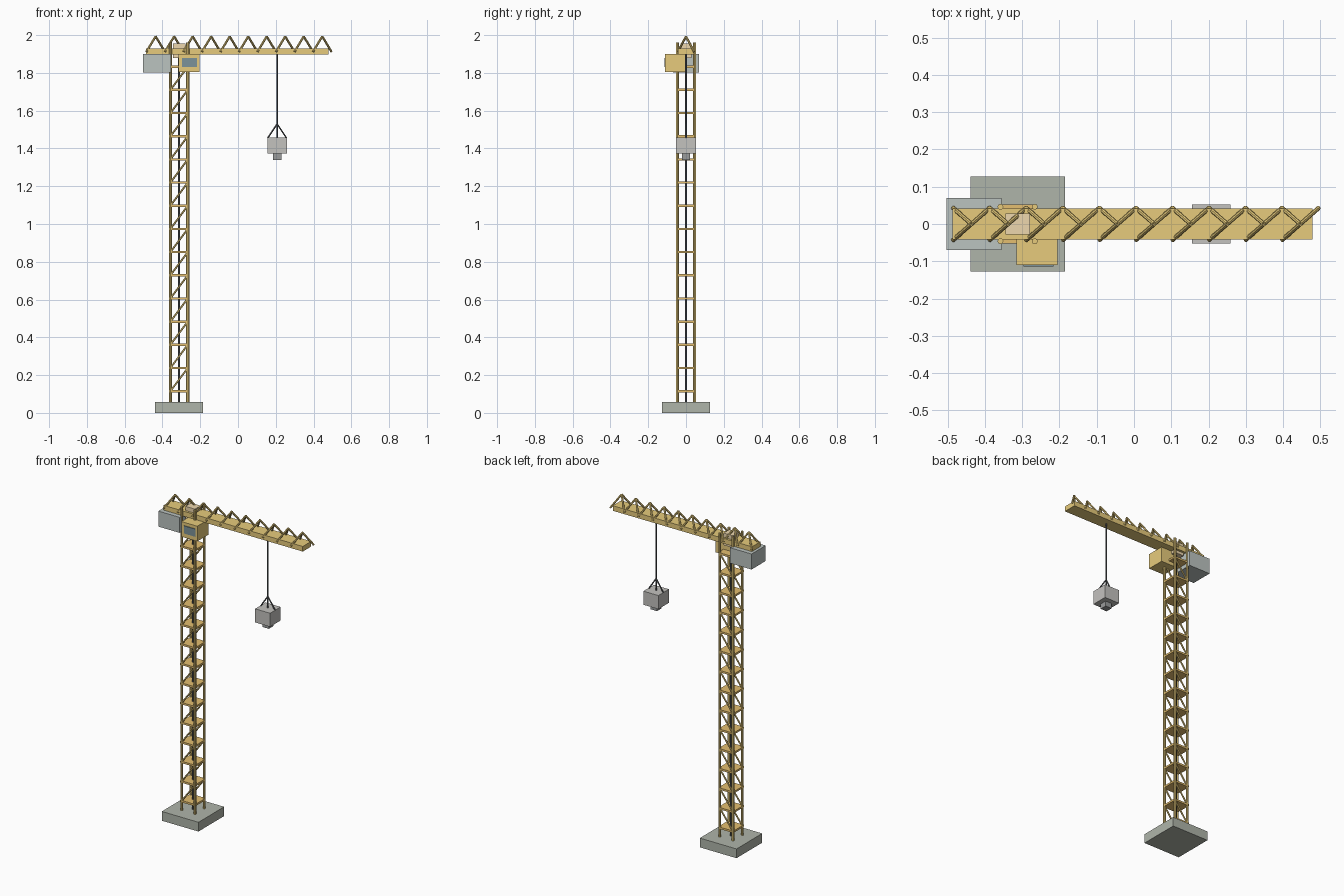
import bpy, bmesh
from mathutils import Vector, Matrix

if "Cube" in bpy.data.objects:
    bpy.data.objects.remove(bpy.data.objects["Cube"])


def material(name, rgb):
    m = bpy.data.materials.new(name)
    m.diffuse_color = (*rgb, 1)
    m.use_nodes = True
    m.node_tree.nodes["Principled BSDF"].inputs["Base Color"].default_value = m.diffuse_color
    return m


YELLOW = material("yellow_paint", (0.80, 0.60, 0.20))
ORANGE = material("orange_deck", (0.78, 0.52, 0.16))
TAN = material("tan_housing", (0.85, 0.68, 0.42))
CONCRETE = material("concrete", (0.43, 0.46, 0.40))
BALLAST = material("ballast_grey", (0.50, 0.55, 0.53))
LOAD = material("load_grey", (0.55, 0.54, 0.52))
DARK = material("dark_steel", (0.12, 0.13, 0.14))
STEEL = material("mid_steel", (0.32, 0.33, 0.33))
GLASS = material("glass", (0.20, 0.29, 0.32))


def finish(name, bm, mat):
    me = bpy.data.meshes.new(name)
    bm.to_mesh(me)
    bm.free()
    me.materials.append(mat)
    ob = bpy.data.objects.new(name, me)
    bpy.context.collection.objects.link(ob)
    return ob


def add_box(bm, lo, hi):
    lo, hi = Vector(lo), Vector(hi)
    bmesh.ops.create_cube(bm, size=1, matrix=Matrix.Translation((lo + hi) / 2)
                          @ Matrix.Diagonal((*(hi - lo), 1)))


def box(name, lo, hi, mat):
    bm = bmesh.new()
    add_box(bm, lo, hi)
    return finish(name, bm, mat)


def tubes(name, segments, r, mat, sides=8):
    bm = bmesh.new()
    for a, b in segments:
        a, b = Vector(a), Vector(b)
        d = b - a
        rot = d.to_track_quat('Z', 'Y').to_matrix().to_4x4()
        bmesh.ops.create_cone(bm, cap_ends=True, segments=sides, radius1=r, radius2=r,
                              depth=d.length, matrix=Matrix.Translation((a + b) / 2) @ rot)
    return finish(name, bm, mat)


CX, H = -0.312, 0.046       # mast centre and half width
BAY, Z0 = 0.1227, 0.115     # mast bay height and first deck level

# Foundation
box("base_slab", (CX - 0.127, -0.127, 0), (CX + 0.127, 0.127, 0.058), CONCRETE)

# Mast: four legs, centre pole, decks and diagonal bracing
tubes("mast_legs", [((CX + sx * H, sy * H, 0.05), (CX + sx * H, sy * H, 1.96))
                    for sx in (-1, 1) for sy in (-1, 1)], 0.008, YELLOW)
tubes("mast_centre_pole", [((CX, 0, 0.05), (CX, 0, 1.9))], 0.006, DARK)
bm = bmesh.new()
for i in range(15):
    z = Z0 + i * BAY
    add_box(bm, (CX - 0.052, -0.052, z - 0.006), (CX + 0.052, 0.052, z + 0.006))
finish("mast_decks", bm, ORANGE)
tubes("mast_diagonals", [((CX - H, y, Z0 + i * BAY), (CX + H, y, Z0 + (i + 1) * BAY))
                         for i in range(14) for y in (-H, H)], 0.005, YELLOW, 6)

# Slewing head, cabin and counterweight
box("slewing_head", (CX - 0.033, -0.028, 1.88), (CX + 0.033, 0.028, 1.956), TAN)
box("cabin", (-0.315, -0.11, 1.805), (-0.205, 0.0, 1.9), YELLOW)
box("cabin_window", (-0.296, -0.114, 1.832), (-0.216, -0.105, 1.88), GLASS)
box("counterweight", (-0.503, -0.07, 1.803), (-0.355, 0.07, 1.9), BALLAST)

# Jib with three struts meeting at each peak
box("jib_beam", (-0.486, -0.042, 1.898), (0.478, 0.042, 1.93), YELLOW)
struts = []
for i in range(10):
    x = -0.485 + i * 0.098
    peak = (x + 0.049, 0, 1.993)
    struts += [((x, -0.043, 1.912), peak), ((x, 0.043, 1.912), peak),
               (peak, (x + 0.098, 0.043, 1.912))]
tubes("jib_lacing", struts, 0.006, YELLOW)

# Hoist cable, slings and hanging load
LX = 0.207
tubes("hoist_cable", [((LX, 0, 1.45), (LX, 0, 1.9))], 0.004, DARK)
tubes("load_slings", [((LX, 0, 1.53), (LX + s * 0.05, 0, 1.455)) for s in (-1, 1)],
      0.004, DARK)
box("load_crate", (LX - 0.052, -0.052, 1.372), (LX + 0.052, 0.052, 1.457), LOAD)
box("load_foot", (LX - 0.022, -0.022, 1.34), (LX + 0.022, 0.022, 1.374), STEEL)
